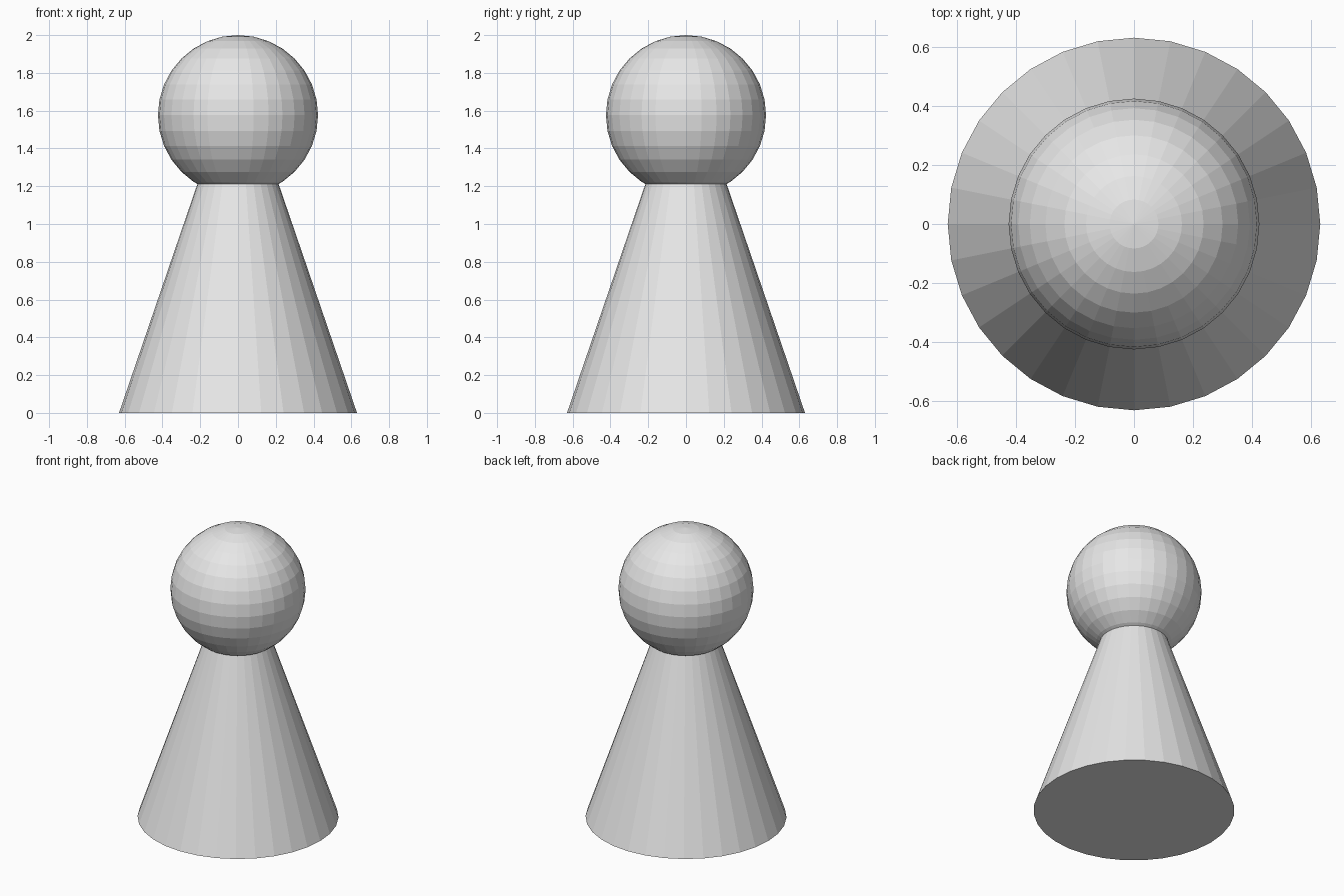
import bpy

cube = bpy.data.objects.get("Cube")
if cube:
    bpy.data.objects.remove(cube, do_unlink=True)

SEGMENTS = 32
BASE_RADIUS = 0.63
CONE_HEIGHT = 1.84
HEAD_RADIUS = 0.424

# Single light grey finish
grey = bpy.data.materials.new("light_grey")
grey.use_nodes = True
colour = (0.8, 0.8, 0.8, 1)
grey.diffuse_color = colour
grey.node_tree.nodes["Principled BSDF"].inputs["Base Color"].default_value = colour


def finish(name):
    part = bpy.context.object
    part.name = name
    part.data.materials.append(grey)
    bpy.ops.object.shade_flat()


# Conical body, its tip hidden inside the head
bpy.ops.mesh.primitive_cone_add(vertices=SEGMENTS, radius1=BASE_RADIUS, radius2=0,
                                depth=CONE_HEIGHT, location=(0, 0, CONE_HEIGHT / 2))
finish("body")

# Faceted round head
bpy.ops.mesh.primitive_uv_sphere_add(segments=SEGMENTS, ring_count=SEGMENTS // 2,
                                     radius=HEAD_RADIUS, location=(0, 0, 2 - HEAD_RADIUS))
finish("head")
